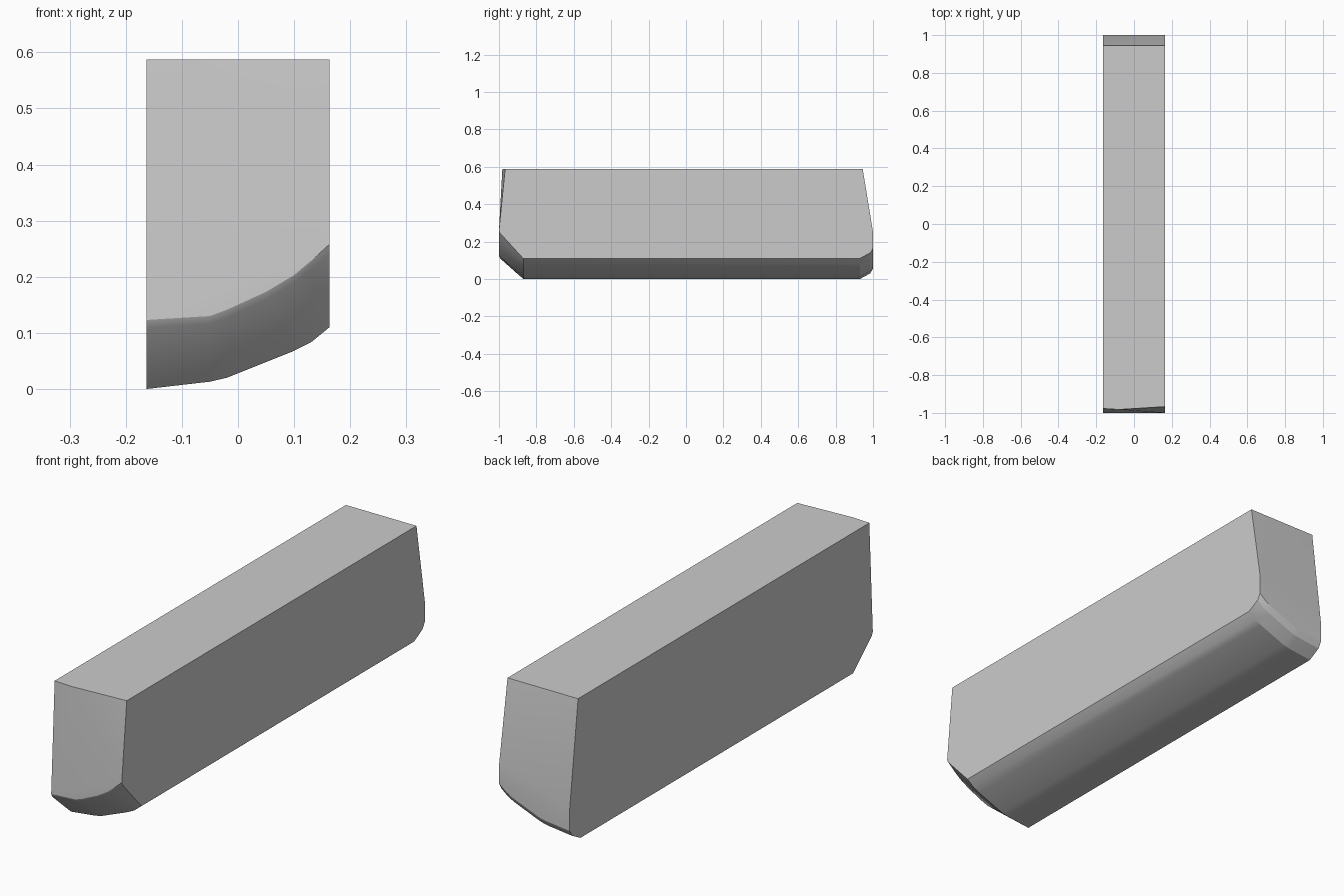
import bpy, bmesh, math

if "Cube" in bpy.data.objects:
    bpy.data.objects.remove(bpy.data.objects["Cube"])

# Cross stations: x, height of underside, height of front chamfer's upper edge
stations = [(-0.163, 0.0, 0.115), (-0.05, 0.013, 0.122), (-0.02, 0.02, 0.133),
            (0.05, 0.048, 0.165), (0.10, 0.068, 0.195), (0.13, 0.083, 0.22),
            (0.163, 0.11, 0.25)]
TOP = 0.587

# Side outline of the curved lower part at every station
points = []
for x, low, chamfer in stations:
    points += [(x, -0.87, low), (x, -0.993, chamfer - 0.006), (x, -1.0, chamfer + 0.008),
               (x, 0.93, low), (x, 0.985, low + 0.03), (x, 1.0, low + 0.055)]

# Upright part of the back end and the leaning top corners
points += [(-0.163, 1.0, 0.15), (0.163, 1.0, 0.25)]
points += [(-0.163, -0.977, TOP), (-0.08, -0.982, TOP), (0.163, -0.967, TOP),
           (-0.163, 0.945, TOP), (0.163, 0.945, TOP)]

# The block is convex, so wrap the outline points
bm = bmesh.new()
for p in points:
    bm.verts.new(p)
hull = bmesh.ops.convex_hull(bm, input=bm.verts[:])
loose = [v for v in bm.verts if not v.link_faces]
bmesh.ops.delete(bm, geom=loose, context='VERTS')
bmesh.ops.dissolve_limit(bm, angle_limit=math.radians(0.3), verts=bm.verts[:], edges=bm.edges[:])
bmesh.ops.recalc_face_normals(bm, faces=bm.faces[:])

mesh = bpy.data.meshes.new("curved_block")
bm.to_mesh(mesh)
bm.free()
block = bpy.data.objects.new("curved_block", mesh)
bpy.context.collection.objects.link(block)

# Soft shading on the rounded underside, crisp corners elsewhere
bpy.context.view_layer.objects.active = block
block.select_set(True)
bpy.ops.object.shade_smooth_by_angle(angle=math.radians(25))
